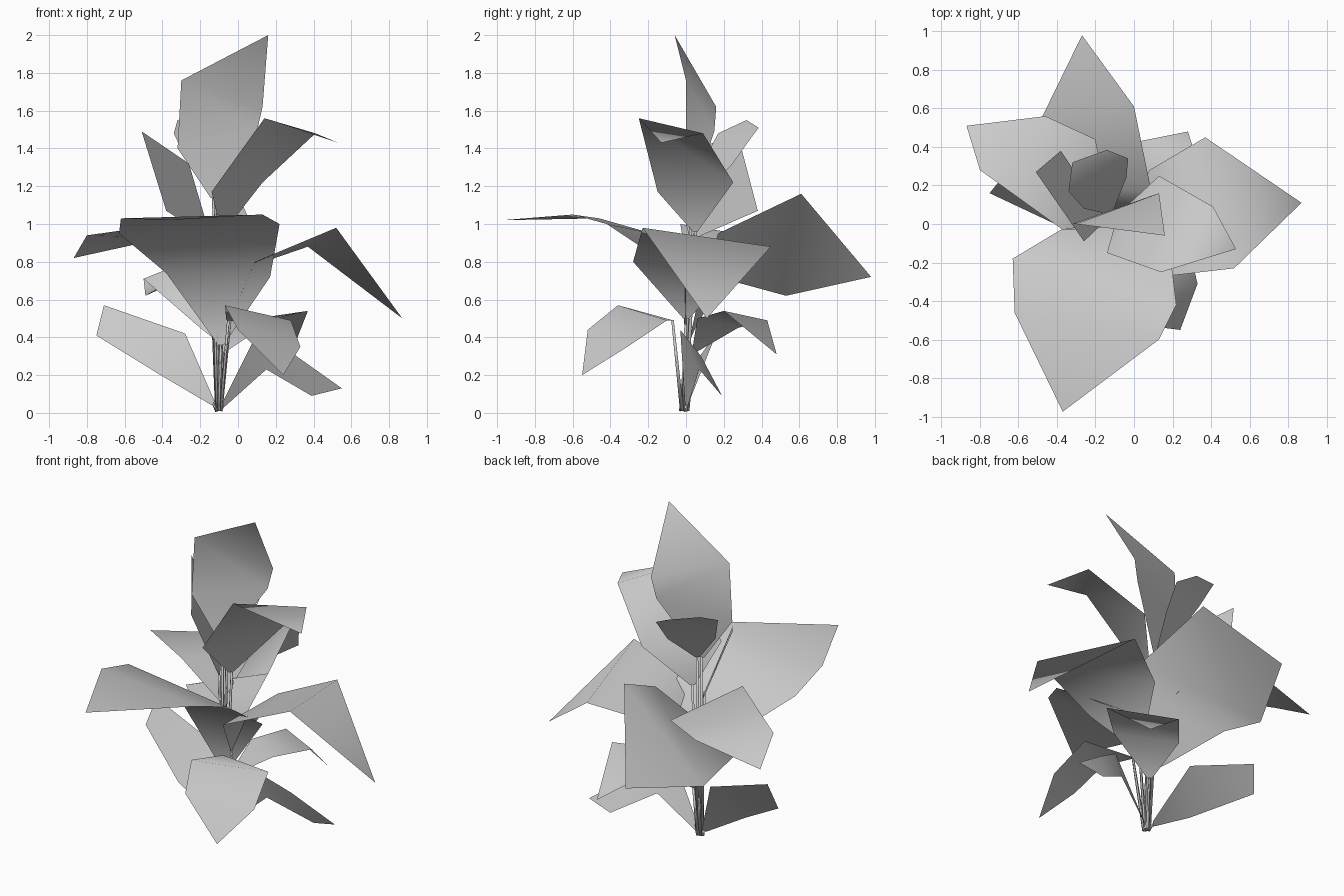
import bpy, bmesh
from mathutils import Vector

ROOT = Vector((-0.1, -0.01, 0.0))


def make_object(name, bm):
    mesh = bpy.data.meshes.new(name)
    bm.to_mesh(mesh)
    bm.free()
    for p in mesh.polygons:
        p.use_smooth = True
    obj = bpy.data.objects.new(name, mesh)
    bpy.context.collection.objects.link(obj)
    return obj


def leaf(name, neck, rows, tip=None, spread=(0.0, 0.0)):
    """Leaf blade lofted across left/right edge pairs, on a thin three-sided stalk."""
    neck = Vector(neck)
    rows = [(Vector(a), Vector(b)) for a, b in rows]
    across = (rows[0][1] - rows[0][0]).normalized()

    # blade
    bm = bmesh.new()
    pairs = [(neck - across * 0.015, neck + across * 0.015)] + rows
    verts = [[bm.verts.new(p) for p in pair] for pair in pairs]
    for (a, b), (c, d) in zip(verts, verts[1:]):
        bm.faces.new((a, b, d, c))
    if tip:
        a, b = verts[-1]
        bm.faces.new((a, b, bm.verts.new(tip)))
    make_object(name + "_leaf", bm)

    # stalk
    foot = ROOT + Vector((spread[0], spread[1], 0.01))
    axis = (neck - foot).normalized()
    side = axis.cross(Vector((0.3, 1, 0))).normalized()
    other = axis.cross(side)
    offsets = [side, -0.5 * side + 0.87 * other, -0.5 * side - 0.87 * other]
    bm = bmesh.new()
    low = [bm.verts.new(foot + o * 0.012) for o in offsets]
    high = [bm.verts.new(neck + o * 0.008) for o in offsets]
    for i in range(3):
        j = (i + 1) % 3
        bm.faces.new((low[i], low[j], high[j], high[i]))
    bm.faces.new(low[::-1])
    bm.faces.new(high)
    make_object(name + "_stalk", bm)


# lowest leaves
leaf("low_left", (-0.13, 0.01, 0.05),
     [((-0.28, 0.16, 0.42), (-0.41, 0, 0.2)),
      ((-0.71, 0.21, 0.57), (-0.75, 0.16, 0.41))], spread=(-0.01, 0))
leaf("low_right", (-0.08, 0, 0.04),
     [((0.11, -0.03, 0.44), (0.15, 0.07, 0.23)),
      ((0.31, 0.08, 0.3), (0.39, 0.19, 0.09))], (0.55, 0.17, 0.13), (0.01, 0.01))
leaf("low_front", (-0.05, -0.07, 0.49),
     [((-0.07, -0.36, 0.57), (0.28, -0.1, 0.49)),
      ((0, -0.52, 0.44), (0.33, -0.31, 0.35))], (0.24, -0.55, 0.2), (0.01, -0.01))
leaf("low_back", (-0.08, 0.04, 0.32),
     [((-0.1, 0.275, 0.45), (0.2, 0.06, 0.5)),
      ((0.03, 0.43, 0.49), (0.37, 0.2, 0.54))], (0.28, 0.48, 0.31), (0.01, 0.02))

# large middle leaves
leaf("middle_front", (-0.09, 0, 0.36),
     [((-0.38, -0.03, 0.74), (0.17, 0, 0.72)),
      ((-0.63, -0.18, 0.95), (0.22, -0.42, 1.0)),
      ((-0.62, -0.46, 1.03), (0.13, -0.6, 1.05))], (-0.37, -0.975, 1.02), (0, -0.015))
leaf("middle_right", (-0.04, 0, 0.5),
     [((0.08, 0.28, 0.78), (0.09, -0.28, 0.8)),
      ((0.37, 0.45, 0.88), (0.52, -0.23, 0.98))], (0.87, 0.11, 0.5), (0.01, 0))
leaf("middle_back", (-0.1, 0.02, 0.39),
     [((-0.04, 0.07, 0.62), (-0.2, 0.05, 0.45)),
      ((0.09, 0.17, 0.95), (-0.5, 0.2, 0.71)),
      ((0, 0.61, 1.16), (-0.49, 0.53, 0.62))], (-0.27, 0.98, 0.72), (0, 0.015))
leaf("middle_left", (-0.13, 0.02, 0.78),
     [((-0.2, 0.44, 0.92), (-0.37, -0.03, 1.0)),
      ((-0.46, 0.56, 0.91), (-0.8, 0.28, 0.94))], (-0.87, 0.51, 0.82), (-0.01, 0))

# upper leaves
leaf("upper_left", (-0.15, 0.03, 0.93),
     [((-0.38, 0.38, 1.07), (-0.26, -0.09, 1.32))], (-0.51, 0.27, 1.49), (-0.01, 0.01))
leaf("upper_right", (-0.08, 0.05, 0.96),
     [((0.13, 0.25, 1.22), (-0.14, -0.15, 1.17)),
      ((0.41, 0.09, 1.48), (0.14, -0.25, 1.56))], (0.53, -0.13, 1.43), (0.01, 0.01))
leaf("upper_back", (-0.12, 0.06, 1.15),
     [((-0.04, 0.24, 1.31), (-0.26, 0.08, 1.31)),
      ((-0.03, 0.34, 1.45), (-0.34, 0.17, 1.48)),
      ((-0.14, 0.385, 1.51), (-0.32, 0.32, 1.55))], spread=(0, 0.01))
leaf("top", (-0.13, 0.03, 1.14),
     [((0.1, 0.15, 1.49), (-0.32, 0, 1.4)),
      ((0.13, 0.16, 1.62), (-0.3, 0, 1.76))], (0.16, -0.06, 2.0))
